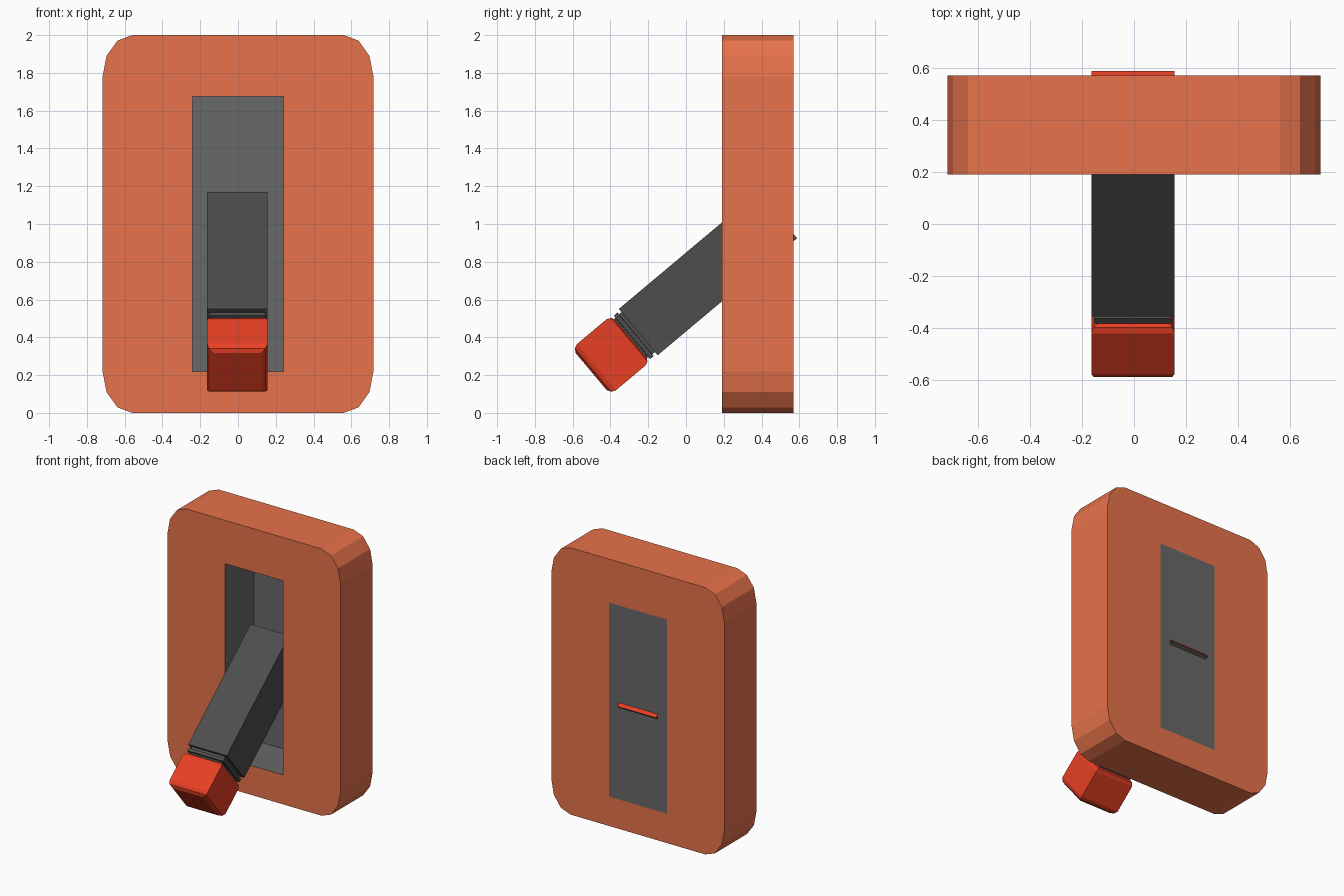
import bpy, bmesh
from math import sin, cos, radians

if "Cube" in bpy.data.objects:
    bpy.data.objects.remove(bpy.data.objects["Cube"])


def material(name, rgb):
    m = bpy.data.materials.new(name)
    m.diffuse_color = (*rgb, 1)
    m.use_nodes = True
    m.node_tree.nodes["Principled BSDF"].inputs["Base Color"].default_value = m.diffuse_color
    return m


ORANGE = material("orange", (0.8, 0.17, 0.07))
RED = material("red", (0.8, 0.05, 0.017))
GREY = material("grey", (0.14, 0.14, 0.14))
DARK = material("dark_grey", (0.075, 0.075, 0.075))


def finish(name, bm, mats):
    bmesh.ops.recalc_face_normals(bm, faces=bm.faces)
    me = bpy.data.meshes.new(name)
    bm.to_mesh(me)
    bm.free()
    for m in mats:
        me.materials.append(m)
    ob = bpy.data.objects.new(name, me)
    bpy.context.collection.objects.link(ob)
    return ob


# Wall plate: rounded outline with a rectangular slot, slot walls grey
def wall_plate():
    y0, y1 = 0.19, 0.57
    bm = bmesh.new()
    slot = [(0.24, 1.675), (-0.24, 1.675), (-0.24, 0.22), (0.24, 0.22)]
    outer = []
    for q, (sx, sz) in enumerate([(1, 1), (-1, 1), (-1, -1), (1, -1)]):
        for k in range(4):
            a = radians(90 * q + 30 * k)
            outer.append((sx * 0.56 + 0.157 * cos(a), 1 + sz * 0.78 + 0.22 * sin(a)))

    def ring(pts, y):
        return [bm.verts.new((x, y, z)) for x, z in pts]

    of, ob_, sf, sb = ring(outer, y0), ring(outer, y1), ring(slot, y0), ring(slot, y1)
    for i in range(16):
        j = (i + 1) % 16
        bm.faces.new((of[i], of[j], ob_[j], ob_[i]))
    for i in range(4):
        j = (i + 1) % 4
        bm.faces.new((sf[i], sf[j], sb[j], sb[i])).material_index = 1
    # front and back: a fan per corner and a quad per side
    for o, s in ((of, sf), (ob_, sb)):
        for q in range(4):
            for k in range(3):
                bm.faces.new((s[q], o[4 * q + k], o[4 * q + k + 1]))
            n = (q + 1) % 4
            bm.faces.new((s[q], o[4 * q + 3], o[4 * n], s[n]))
    finish("wall_plate", bm, [ORANGE, GREY])


# Square-section part lofted along the tilted lever axis from (s, half width) pairs
def lever_part(name, profile, mats, red_end=False):
    c, s = cos(radians(40)), sin(radians(40))
    bm = bmesh.new()
    rings = []
    for t, h in profile:
        rings.append([bm.verts.new((x * h - 0.004,
                                    -0.253 + t * c - w * h * s,
                                    0.4275 + t * s + w * h * c))
                      for x, w in ((1, 1), (-1, 1), (-1, -1), (1, -1))])
    for a, b in zip(rings, rings[1:]):
        for i in range(4):
            j = (i + 1) % 4
            bm.faces.new((a[i], a[j], b[j], b[i]))
    bm.faces.new(rings[0])
    end = bm.faces.new(rings[-1])
    if red_end:
        end.material_index = 1
    finish(name, bm, mats)


wall_plate()

# Panel closing the back of the slot
bm = bmesh.new()
bmesh.ops.create_cube(bm, size=1)
for v in bm.verts:
    v.co = (v.co.x * 0.48, 0.5525 + v.co.y * 0.035, 0.9475 + v.co.z * 1.455)
finish("slot_back", bm, [GREY])

# Lever arm, grooved collar and red grip
lever_part("lever_arm", [(0, 0.16), (0.964, 0.16)], [DARK, RED], True)
lever_part("lever_collar", [(0.005, 0.138), (-0.018, 0.138), (-0.019, 0.15),
                            (-0.042, 0.15), (-0.043, 0.135), (-0.06, 0.135)], [DARK])
lever_part("lever_grip", [(-0.325, 0.128), (-0.312, 0.15), (-0.288, 0.16),
                          (-0.085, 0.16), (-0.062, 0.15), (-0.05, 0.128)], [RED])
